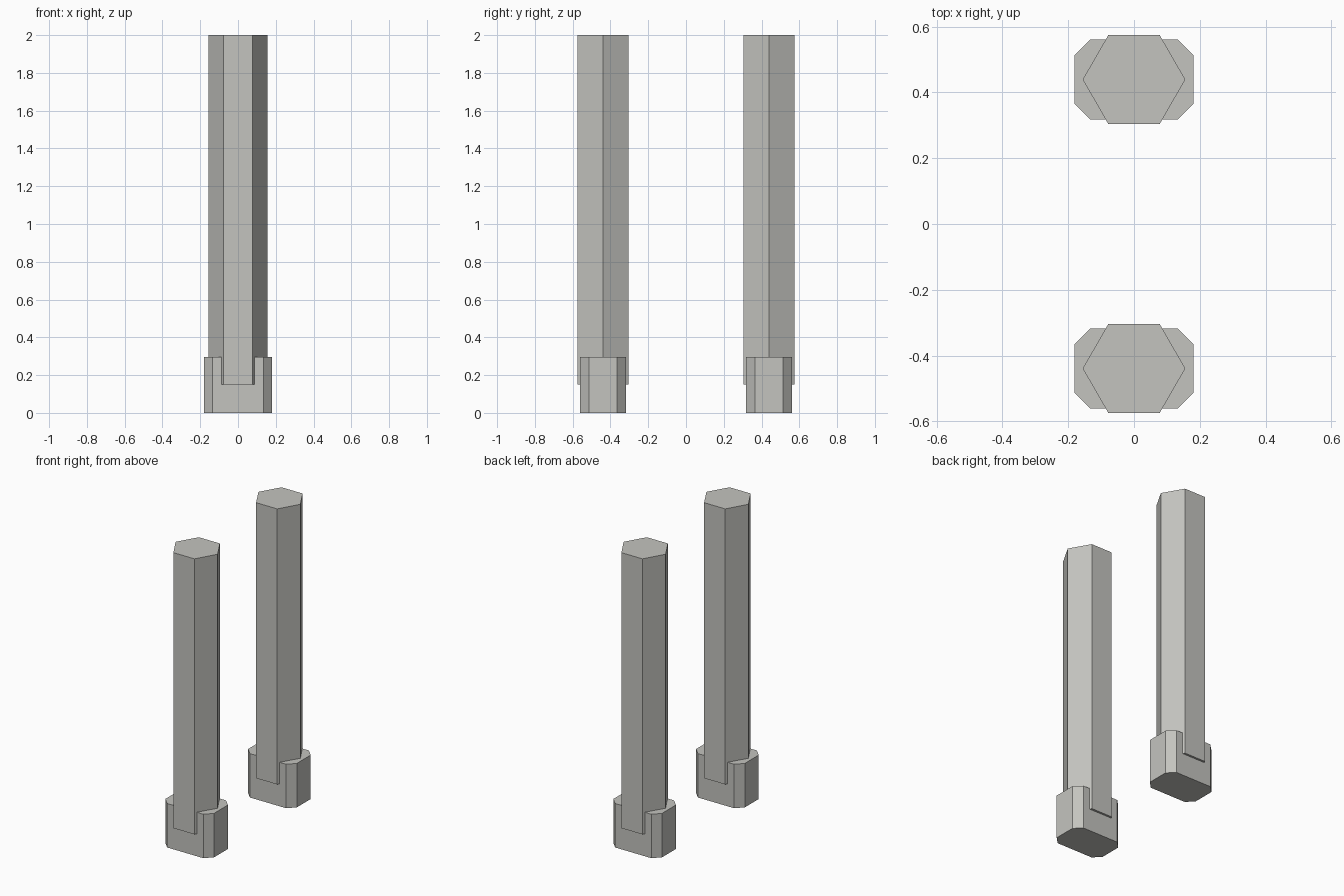
import bpy, bmesh, math

if "Cube" in bpy.data.objects:
    bpy.data.objects.remove(bpy.data.objects["Cube"])

grey = bpy.data.materials.new("warm_grey")
grey.diffuse_color = (0.55, 0.55, 0.52, 1)
grey.use_nodes = True
grey.node_tree.nodes["Principled BSDF"].inputs["Base Color"].default_value = grey.diffuse_color


def prism(name, outline, y, z0, z1):
    """Extrude a flat outline upward into a closed prism."""
    bm = bmesh.new()
    face = bm.faces.new([bm.verts.new((px, py + y, z0)) for px, py in outline])
    top = bmesh.ops.extrude_face_region(bm, geom=[face])["geom"]
    verts = [v for v in top if isinstance(v, bmesh.types.BMVert)]
    bmesh.ops.translate(bm, verts=verts, vec=(0, 0, z1 - z0))
    bmesh.ops.recalc_face_normals(bm, faces=bm.faces)
    mesh = bpy.data.meshes.new(name)
    bm.to_mesh(mesh)
    bm.free()
    mesh.materials.append(grey)
    obj = bpy.data.objects.new(name, mesh)
    bpy.context.collection.objects.link(obj)


# hexagonal post outline, corners on the x axis
R = 0.156
hexagon = [(R * math.cos(i * math.pi / 3), R * math.sin(i * math.pi / 3)) for i in range(6)]

# chamfered rectangular foot outline
W, D, C = 0.181, 0.121, 0.047
foot = [(W, D - C), (W - C, D), (C - W, D), (-W, D - C),
        (-W, C - D), (C - W, -D), (W - C, -D), (W, C - D)]

# front and back posts, each sunk into its foot
for side, y in (("front", -0.439), ("back", 0.439)):
    prism(side + "_foot", foot, y, 0.0, 0.295)
    prism(side + "_post", hexagon, y, 0.15, 2.0)
